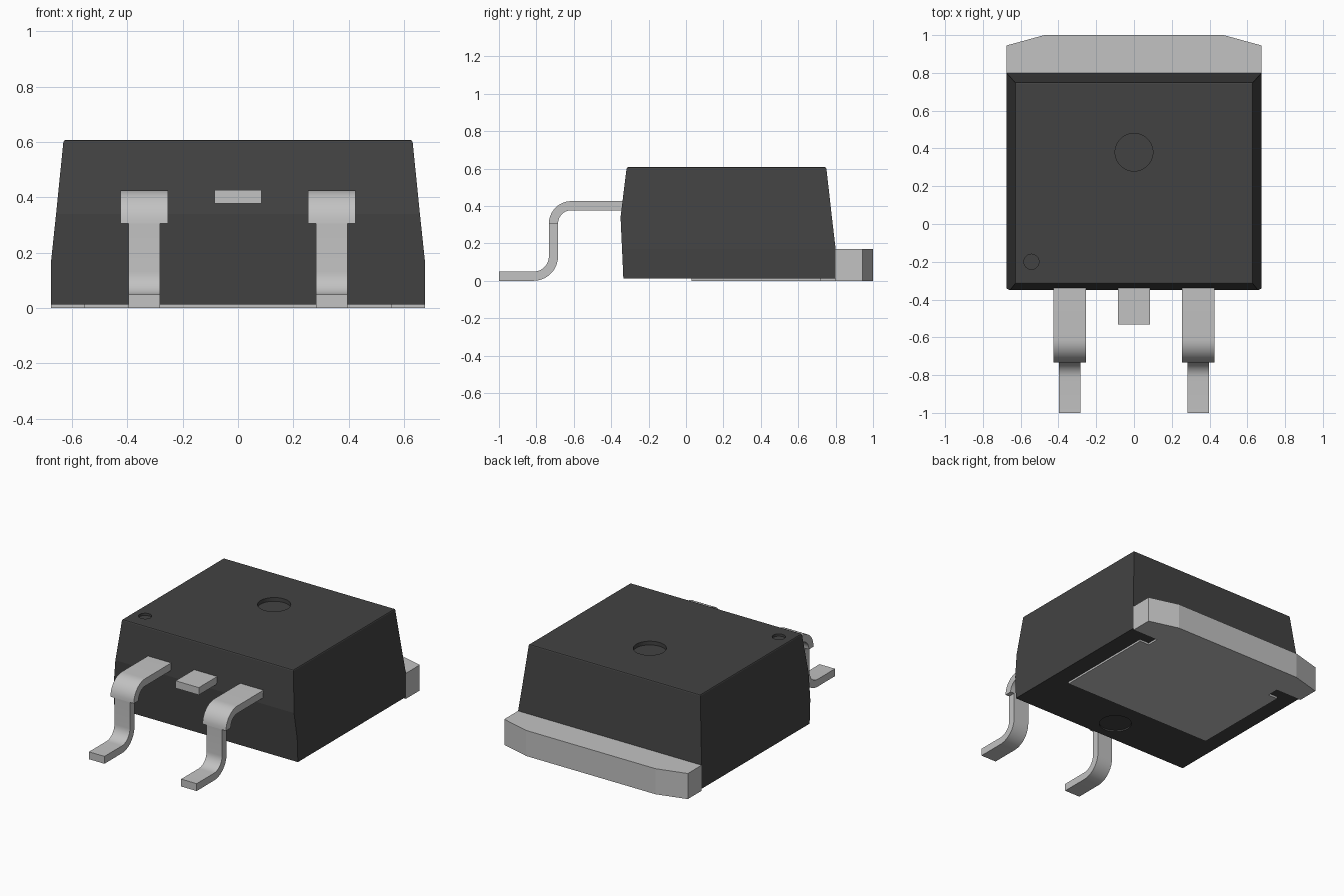
import bpy, bmesh, math

cube = bpy.data.objects.get("Cube")
if cube:
    bpy.data.objects.remove(cube, do_unlink=True)


def material(name, value):
    m = bpy.data.materials.new(name)
    m.use_nodes = True
    col = (value, value, value, 1)
    m.diffuse_color = col
    m.node_tree.nodes["Principled BSDF"].inputs["Base Color"].default_value = col
    return m


BLACK = material("black plastic", 0.055)
METAL = material("grey metal", 0.54)


def make_object(name, bm, mat):
    bmesh.ops.recalc_face_normals(bm, faces=bm.faces)
    me = bpy.data.meshes.new(name)
    bm.to_mesh(me)
    bm.free()
    me.materials.append(mat)
    ob = bpy.data.objects.new(name, me)
    bpy.context.collection.objects.link(ob)
    return ob


def activate(ob):
    bpy.ops.object.select_all(action='DESELECT')
    ob.select_set(True)
    bpy.context.view_layer.objects.active = ob


def smooth(ob):
    activate(ob)
    bpy.ops.object.shade_smooth_by_angle(angle=math.radians(30))


def prism(name, points, offset, mat):
    """Extrude a closed outline of 3D points by an offset."""
    bm = bmesh.new()
    face = bm.faces.new([bm.verts.new(p) for p in points])
    ext = bmesh.ops.extrude_face_region(bm, geom=[face])
    verts = [g for g in ext["geom"] if isinstance(g, bmesh.types.BMVert)]
    bmesh.ops.translate(bm, verts=verts, vec=offset)
    return make_object(name, bm, mat)


def arc(cy, cz, r, a0, a1, n=10):
    return [(cy + r * math.cos(math.radians(a0 + (a1 - a0) * i / n)),
             cz + r * math.sin(math.radians(a0 + (a1 - a0) * i / n))) for i in range(n + 1)]


# Moulded body: stacked rectangles (z, half width, front y, back y)
rings = [(0.013, 0.675, -0.335, 0.80), (0.17, 0.675, -0.342, 0.80),
         (0.34, 0.657, -0.35, 0.78), (0.607, 0.63, -0.317, 0.75)]
bm = bmesh.new()
loops = [[bm.verts.new(p) for p in ((-w, f, z), (w, f, z), (w, b, z), (-w, b, z))]
         for z, w, f, b in rings]
for lo, hi in zip(loops, loops[1:]):
    for i in range(4):
        j = (i + 1) % 4
        bm.faces.new((lo[i], lo[j], hi[j], hi[i]))
bm.faces.new(loops[0][::-1])
top = bm.faces.new(loops[-1])
bmesh.ops.bevel(bm, geom=list(top.edges), offset=0.008, segments=2,
                profile=0.5, affect='EDGES')
body = make_object("body", bm, BLACK)

# Round mould marks: x, y, z of the recess, radius, depth
for x, y, z, r, depth in ((0, 0.38, 0.607, 0.10, 0.025),
                          (-0.543, -0.20, 0.607, 0.04, 0.015),
                          (0, -0.18, 0.013, 0.10, 0.01)):
    bpy.ops.mesh.primitive_cylinder_add(vertices=48, radius=r, depth=2 * depth,
                                        location=(x, y, z))
    cutter = bpy.context.object
    cutter.name = "mark_cutter"
    cutter.hide_render = True
    cutter.data.materials.append(BLACK)
    mod = body.modifiers.new("mark", 'BOOLEAN')
    mod.operation = 'DIFFERENCE'
    mod.solver = 'EXACT'
    mod.object = cutter
    activate(body)
    bpy.ops.object.modifier_apply(modifier=mod.name)
    bpy.data.objects.remove(cutter, do_unlink=True)

# Heat tab: chamfered at the back, notched at the body, narrower beneath it
half = [(0.555, 0.03), (0.555, 0.72), (0.485, 0.72), (0.485, 0.80),
        (0.675, 0.80), (0.675, 0.945), (0.475, 1.0)]
outline = half + [(-x, y) for x, y in reversed(half)]
prism("heat_tab", [(x, y, 0) for x, y in outline], (0, 0, 0.17), METAL)

# Cut-off middle pin
prism("middle_pin", [(-0.085, -0.533, 0.377), (0.085, -0.533, 0.377),
                     (0.085, -0.533, 0.426), (-0.085, -0.533, 0.426)],
      (0, 0.25, 0), METAL)

# Bent leads: wide shoulder, then narrow shank and foot, as (y, z) profiles
shoulder = ([(-0.30, 0.426)] + arc(-0.613, 0.306, 0.12, 90, 180)
            + arc(-0.613, 0.306, 0.071, 180, 90) + [(-0.30, 0.377)])
shank = ([(-0.733, 0.306)] + arc(-0.815, 0.131, 0.082, 0, -90)
         + [(-1.0, 0.049), (-1.0, 0.0)]
         + arc(-0.815, 0.131, 0.131, -90, 0) + [(-0.684, 0.306)])
for side, sx in (("left", 1), ("right", -1)):
    for part, profile, width in (("shoulder", shoulder, 0.172), ("shank", shank, 0.114)):
        x0 = sx * 0.339 - width / 2
        ob = prism(f"{side}_lead_{part}", [(x0, y, z) for y, z in profile],
                   (width, 0, 0), METAL)
        smooth(ob)
